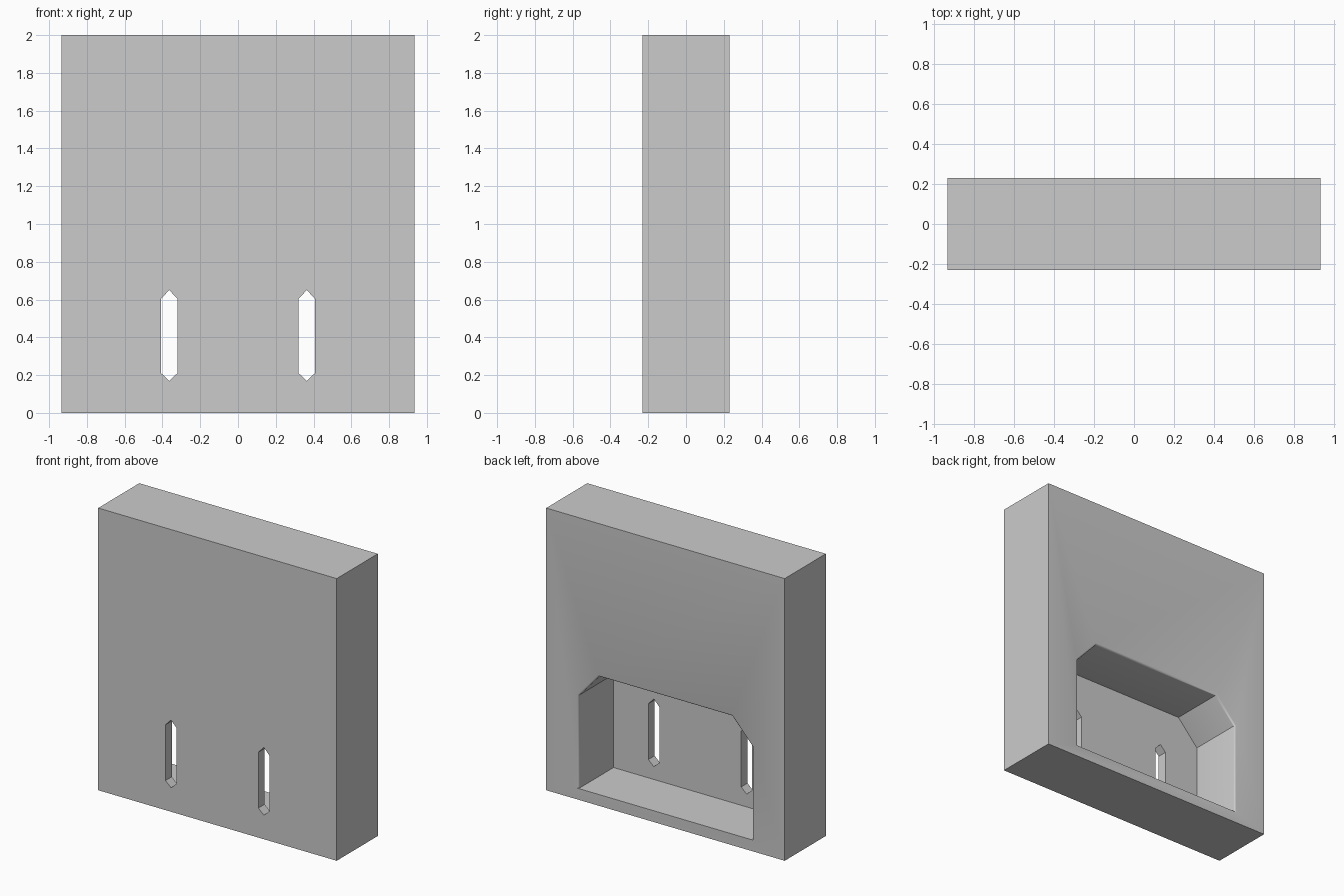
import bpy
import bmesh
import math

cube = bpy.data.objects.get("Cube")
if cube:
    bpy.data.objects.remove(cube)

WIDTH, DEPTH, HEIGHT = 1.87, 0.46, 2.0
BACK = DEPTH / 2
WALL = 0.07      # front panel thickness inside the recess
LIP = 0.012      # soft rim around the recess

grey = bpy.data.materials.new("plain grey")
grey.use_nodes = True
colour = (0.6, 0.6, 0.6, 1)
grey.diffuse_color = colour
grey.node_tree.nodes["Principled BSDF"].inputs["Base Color"].default_value = colour


def loft(name, sections):
    """Solid through matching (y, outline) sections, outlines in x and z."""
    bm = bmesh.new()
    rings = [[bm.verts.new((x, y, z)) for x, z in outline] for y, outline in sections]
    for a, b in zip(rings, rings[1:]):
        for i in range(len(a)):
            j = (i + 1) % len(a)
            bm.faces.new((a[i], a[j], b[j], b[i]))
    bm.faces.new(rings[0])
    bm.faces.new(rings[-1])
    bmesh.ops.recalc_face_normals(bm, faces=bm.faces)
    mesh = bpy.data.meshes.new(name)
    bm.to_mesh(mesh)
    bm.free()
    mesh.materials.append(grey)
    obj = bpy.data.objects.new(name, mesh)
    bpy.context.collection.objects.link(obj)
    return obj


def recess_outline(g):
    """Opening with clipped upper corners, grown by g except at the sill."""
    half = [(0.68 + g, 0.08), (0.68 + g, 0.74 + g / 2), (0.52 + g / 2, 0.915 + g)]
    return half + [(-x, z) for x, z in reversed(half)]


def slot_outline(cx):
    """Tall slot with pointed ends."""
    w = 0.043
    return [(cx, 0.17), (cx + w, 0.21), (cx + w, 0.605),
            (cx, 0.65), (cx - w, 0.605), (cx - w, 0.21)]


# Main block
w = WIDTH / 2
box = [(-w, 0), (w, 0), (w, HEIGHT), (-w, HEIGHT)]
block = loft("block", [(-BACK, box), (BACK, box)])

# Recess in the back, with a softened rim
sections = [(-BACK + WALL, recess_outline(0)), (BACK - LIP, recess_outline(0))]
for angle in (30, 60, 90):
    a = math.radians(angle)
    sections.append((BACK - LIP + LIP * math.sin(a), recess_outline(LIP * (1 - math.cos(a)))))
sections.append((BACK + 0.1, recess_outline(LIP)))
cutters = [loft("recess_cutter", sections)]

# Two slots through the front panel
for side, cx in (("left", 0.364), ("right", -0.364)):
    outline = slot_outline(cx)
    cutters.append(loft(side + "_slot_cutter", [(-BACK - 0.1, outline), (0, outline)]))

for cutter in cutters:
    cutter.hide_render = True
    cutter.hide_set(True)
    mod = block.modifiers.new(cutter.name, "BOOLEAN")
    mod.operation = "DIFFERENCE"
    mod.solver = "EXACT"
    mod.object = cutter

bpy.context.view_layer.objects.active = block
block.select_set(True)
for mod in list(block.modifiers):
    bpy.ops.object.modifier_apply(modifier=mod.name)
for cutter in cutters:
    bpy.data.objects.remove(cutter)
bpy.ops.object.shade_smooth_by_angle(angle=math.radians(35))
